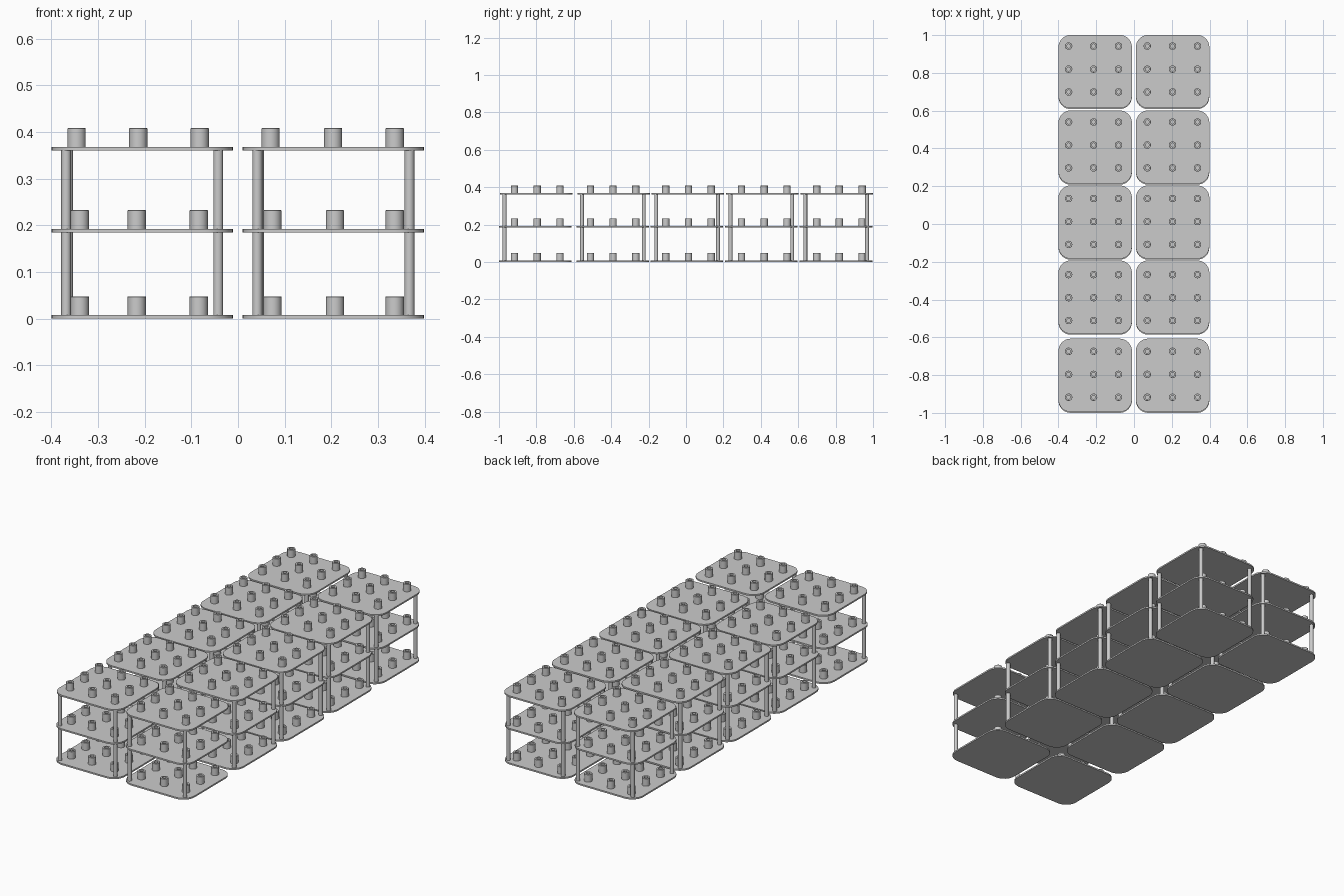
import bpy, bmesh, math

if "Cube" in bpy.data.objects:
    bpy.data.objects.remove(bpy.data.objects["Cube"])

T = 0.008                                   # plate thickness
LEVELS = [0.0, 0.1845, 0.3605]              # underside of each plate
COLS = [(-0.2055, -1), (0.2045, 1)]
ROWS = [-0.801, -0.387, 0.010, 0.407, 0.807]
CUP_Y = [-0.796, -0.390, 0.013, 0.418, 0.820]


def finish(name, bm):
    bmesh.ops.recalc_face_normals(bm, faces=bm.faces)
    me = bpy.data.meshes.new(name)
    bm.to_mesh(me)
    bm.free()
    for p in me.polygons:
        p.use_smooth = True
    me.set_sharp_from_angle(angle=math.radians(35))
    return me


def plate_mesh(w, d, r, t, seg=8):
    # rounded square outline, extruded upwards
    bm = bmesh.new()
    vs = []
    for k, (sx, sy) in enumerate([(1, 1), (-1, 1), (-1, -1), (1, -1)]):
        for i in range(seg + 1):
            a = math.pi / 2 * (k + i / seg)
            vs.append(bm.verts.new((sx * (w / 2 - r) + r * math.cos(a),
                                    sy * (d / 2 - r) + r * math.sin(a), 0)))
    f = bm.faces.new(vs)
    ext = bmesh.ops.extrude_face_region(bm, geom=[f])
    top = [v for v in ext["geom"] if isinstance(v, bmesh.types.BMVert)]
    bmesh.ops.translate(bm, verts=top, vec=(0, 0, t))
    return finish("plate", bm)


def lathe_mesh(name, profile, seg):
    # profile of (radius, height) spun around z
    bm = bmesh.new()
    vs = [bm.verts.new((r, 0, z)) for r, z in profile]
    es = [bm.edges.new(p) for p in zip(vs, vs[1:])]
    bmesh.ops.spin(bm, geom=vs + es, axis=(0, 0, 1), cent=(0, 0, 0),
                   steps=seg, angle=2 * math.pi, use_duplicate=False)
    bmesh.ops.remove_doubles(bm, verts=bm.verts, dist=1e-5)
    return finish(name, bm)


def place(name, me, x, y, z):
    ob = bpy.data.objects.new(name, me)
    ob.location = (x, y, z)
    bpy.context.collection.objects.link(ob)


plate = plate_mesh(0.389, 0.388, 0.065, T)
cup = lathe_mesh("cup", [(0, 0), (0.0195, 0), (0.0195, 0.039), (0.0185, 0.040),
                         (0.010, 0.040), (0.010, 0.008), (0, 0.008)], 24)
post = lathe_mesh("post", [(0, 0), (0.0105, 0), (0.0105, LEVELS[2] - T),
                           (0, LEVELS[2] - T)], 16)

for cx, side in COLS:
    for row, (cy, ky) in enumerate(zip(ROWS, CUP_Y)):
        for lv, z in enumerate(LEVELS):
            # shelf plates, lower ones sit slightly forward
            place("shelf_plate", plate, cx, cy - (0 if lv == 2 else 0.005), z)
            # three by three cups on each shelf
            xs = ([-0.346, -0.214, -0.082] if side < 0 else [0.070, 0.204, 0.336])
            if lv < 2:
                xs = ([-0.339, -0.217, -0.084] if side < 0 else [0.074, 0.208, 0.336])
            for x in xs:
                for dy in (-0.121, 0, 0.122):
                    place("cup", cup, x, ky + dy, z + T)
        # corner posts, the front row has front posts only
        for sy in ((-1,) if row == 0 else (-1, 1)):
            for sx in (-1, 1):
                shift = 0.004 if (sx < 0 and row > 0) else 0
                place("corner_post", post, cx + sx * 0.163 + shift,
                      cy - 0.004 + sy * 0.165, T)
